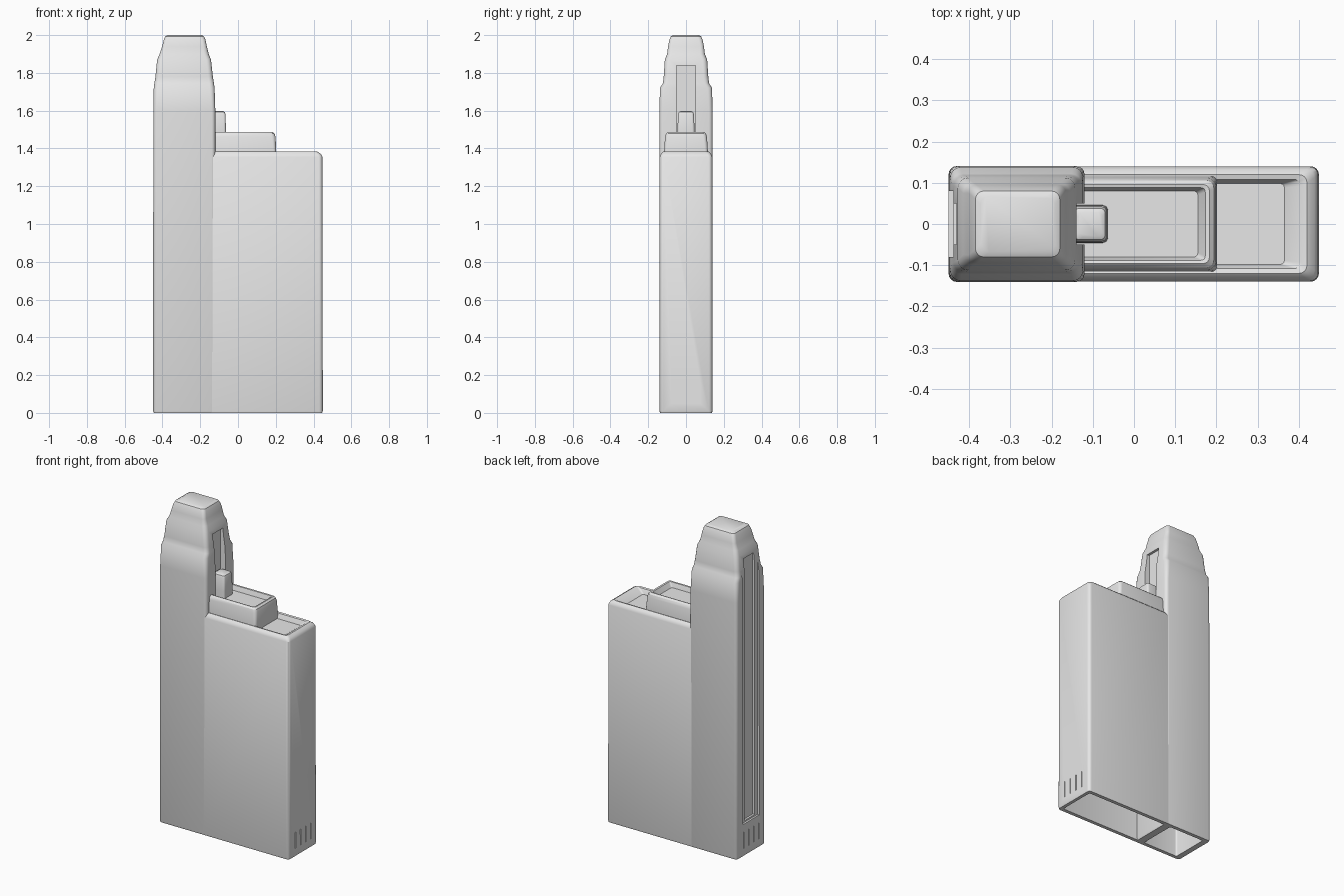
import bpy, bmesh, math

grey = bpy.data.materials.new("stone grey")
grey.diffuse_color = (0.8, 0.8, 0.8, 1)


def finish(ob):
    ob.data.materials.append(grey)
    bpy.ops.object.select_all(action='DESELECT')
    bpy.context.view_layer.objects.active = ob
    ob.select_set(True)
    bpy.ops.object.shade_smooth_by_angle(angle=math.radians(32))


def ring(x0, x1, hy, r, seg=4):
    """Rounded rectangle, symmetric about y = 0."""
    pts = []
    corners = [(x1 - r, hy - r), (x0 + r, hy - r), (x0 + r, r - hy), (x1 - r, r - hy)]
    for q, (cx, cy) in enumerate(corners):
        for i in range(seg + 1):
            a = math.pi / 2 * (q + i / seg)
            pts.append((cx + r * math.cos(a), cy + r * math.sin(a)))
    return pts


def loft(name, rings):
    """Closed skin through rings given as (z, x0, x1, half depth, corner radius)."""
    bm = bmesh.new()
    loops = [[bm.verts.new((x, y, z)) for x, y in ring(x0, x1, hy, r)]
             for z, x0, x1, hy, r in rings]
    for a, b in zip(loops, loops[1:]):
        n = len(a)
        for i in range(n):
            j = (i + 1) % n
            bm.faces.new((a[i], a[j], b[j], b[i]))
    bm.faces.new(loops[0][::-1])
    bm.faces.new(loops[-1])
    bmesh.ops.recalc_face_normals(bm, faces=bm.faces)
    me = bpy.data.meshes.new(name)
    bm.to_mesh(me)
    bm.free()
    ob = bpy.data.objects.new(name, me)
    bpy.context.collection.objects.link(ob)
    return ob


def cut(ob, x0, x1, y0, y1, z0, z1):
    """Cut a box-shaped groove."""
    bpy.ops.mesh.primitive_cube_add(
        size=1, location=((x0 + x1) / 2, (y0 + y1) / 2, (z0 + z1) / 2))
    c = bpy.context.object
    c.scale = (x1 - x0, y1 - y0, z1 - z0)
    c.hide_render = True
    m = ob.modifiers.new("groove", 'BOOLEAN')
    m.operation = 'DIFFERENCE'
    m.solver = 'EXACT'
    m.object = c
    bpy.context.view_layer.update()
    bpy.context.view_layer.objects.active = ob
    bpy.ops.object.modifier_apply(modifier=m.name)
    bpy.data.objects.remove(c)


# Long slab: hollow from below, rounded parapet, sunken roof
slab = loft("long_slab", [
    (1.30, -0.13, 0.425, 0.115, 0.01),
    (0.00, -0.13, 0.425, 0.115, 0.01),
    (0.00, -0.17, 0.445, 0.137, 0.015),
    (0.01, -0.17, 0.449, 0.140, 0.02),
    (1.355, -0.17, 0.447, 0.139, 0.02),
    (1.372, -0.165, 0.438, 0.132, 0.02),
    (1.383, -0.16, 0.42, 0.12, 0.02),
    (1.380, -0.15, 0.405, 0.108, 0.015),
    (1.350, -0.14, 0.365, 0.098, 0.01),
])

# Stepped tower: hollow from below, two setbacks and a crown
tower = loft("tower", [
    (1.60, -0.41, -0.17, 0.115, 0.01),
    (0.00, -0.41, -0.17, 0.115, 0.01),
    (0.00, -0.445, -0.125, 0.137, 0.015),
    (0.01, -0.45, -0.12, 0.1405, 0.02),
    (1.60, -0.448, -0.12, 0.1405, 0.02),
    (1.72, -0.446, -0.124, 0.138, 0.025),
    (1.745, -0.443, -0.127, 0.122, 0.025),
    (1.78, -0.437, -0.133, 0.118, 0.025),
    (1.87, -0.428, -0.143, 0.112, 0.025),
    (1.90, -0.415, -0.155, 0.100, 0.025),
    (1.94, -0.402, -0.165, 0.095, 0.02),
    (1.975, -0.393, -0.172, 0.088, 0.02),
    (1.993, -0.385, -0.180, 0.080, 0.02),
    (2.00, -0.372, -0.192, 0.068, 0.02),
])

# Tall recess on the narrow end of the tower, stepped in two depths
cut(tower, -0.6, -0.438, -0.08, 0.08, 0.20, 1.86)
cut(tower, -0.6, -0.425, -0.05, 0.05, 0.21, 1.84)
# Recess above the lower roof
cut(tower, -0.155, 0.1, -0.05, 0.05, 1.45, 1.84)

# Small vertical vent slots at the foot of both ends
for y in (-0.075, -0.025, 0.025, 0.075):
    cut(slab, 0.442, 0.6, y - 0.003, y + 0.003, 0.05, 0.15)
    cut(tower, -0.6, -0.443, y - 0.003, y + 0.003, 0.05, 0.15)

# Raised roof block with a sunken top
roof_block = loft("roof_block", [
    (1.32, -0.16, 0.202, 0.118, 0.015),
    (1.38, -0.16, 0.202, 0.116, 0.015),
    (1.46, -0.16, 0.199, 0.111, 0.02),
    (1.478, -0.155, 0.194, 0.106, 0.02),
    (1.487, -0.15, 0.183, 0.096, 0.015),
    (1.485, -0.145, 0.173, 0.088, 0.01),
    (1.455, -0.14, 0.155, 0.080, 0.01),
])

# Small lift housing against the tower
housing = loft("lift_housing", [
    (1.42, -0.165, -0.063, 0.046, 0.012),
    (1.50, -0.165, -0.064, 0.045, 0.012),
    (1.58, -0.15, -0.066, 0.042, 0.012),
    (1.592, -0.145, -0.070, 0.038, 0.012),
    (1.597, -0.135, -0.078, 0.030, 0.012),
])

for part in (slab, tower, roof_block, housing):
    finish(part)
